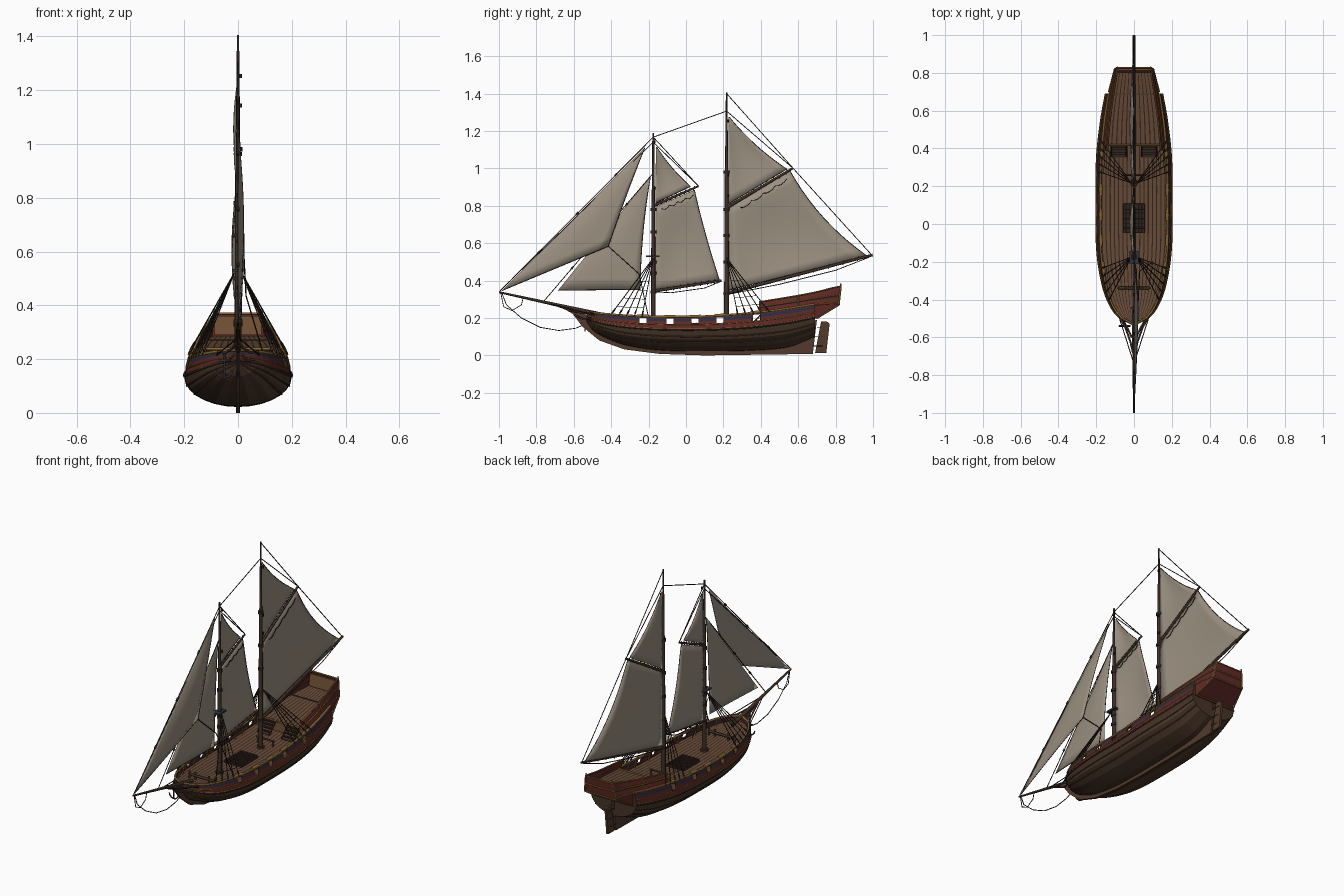
import bpy, math
from mathutils import Vector

if "Cube" in bpy.data.objects:
    bpy.data.objects.remove(bpy.data.objects["Cube"])

COL = dict(hull=(.06, .033, .02), hull2=(.085, .046, .027), keel=(.085, .042, .025), red=(.115, .022, .018),
           blue=(.025, .027, .05), gold=(.25, .135, .03), deck=(.135, .068, .037), deck2=(.075, .037, .021),
           spar=(.05, .03, .02), rope=(.02, .016, .013), sail=(.33, .28, .22), iron=(.03, .035, .045),
           panel=(.17, .08, .038), dark=(.03, .018, .013))
M = {}
for k, c in COL.items():
    M[k] = bpy.data.materials.new(k)
    M[k].diffuse_color = (*c, 1)


def mesh(name, verts, faces, mats, idx=None, smooth=False, solid=0):
    me = bpy.data.meshes.new(name)
    me.from_pydata(verts, [], faces)
    for m in mats:
        me.materials.append(M[m])
    for p, i in zip(me.polygons, idx or [0] * len(faces)):
        p.material_index = i
        p.use_smooth = smooth
    ob = bpy.data.objects.new(name, me)
    bpy.context.collection.objects.link(ob)
    if solid:
        ob.modifiers.new("thick", "SOLIDIFY").thickness = solid
    return ob


def tube(name, paths, r, mat, mirror=False, r2=None, res=1):
    cu = bpy.data.curves.new(name, "CURVE")
    cu.dimensions, cu.bevel_depth, cu.bevel_resolution, cu.use_fill_caps = "3D", r, res, True
    if mirror:
        paths = paths + [[(-p[0], p[1], p[2]) for p in q] for q in paths]
    for q in paths:
        sp = cu.splines.new("POLY")
        sp.points.add(len(q) - 1)
        for i, p in enumerate(q):
            sp.points[i].co = (*p, 1)
            sp.points[i].radius = 1 if r2 is None else 1 + (r2 / r - 1) * i / (len(q) - 1)
    cu.materials.append(M[mat])
    bpy.context.collection.objects.link(bpy.data.objects.new(name, cu))


def prism(name, prof, w0, w1, mat):
    """side profile (y, z) widened in x; half width w0 at lowest y to w1 at highest y"""
    n, ys = len(prof), [p[0] for p in prof]
    wd = lambda y: w0 + (w1 - w0) * (y - min(ys)) / (max(ys) - min(ys))
    v = [(s * wd(y), y, z) for s in (1, -1) for y, z in prof]
    f = [list(range(n)), list(range(2 * n - 1, n - 1, -1))]
    f += [(i, i + n, (i + 1) % n + n, (i + 1) % n) for i in range(n)]
    return mesh(name, v, f, [mat])


def box(name, x, y, z, sx, sy, sz, mat):
    a, b, c, d = y - sy / 2, y + sy / 2, z - sz / 2, z + sz / 2
    prism(name, [(a, c), (b, c), (b, d), (a, d)], sx / 2, sx / 2, mat).location.x = x


def interp(tab, y):
    y = min(max(y, tab[0][0]), tab[-1][0])
    i = max(j for j in range(len(tab) - 1) if tab[j][0] <= y)
    h = tab[i + 1][0] - tab[i][0]
    t = (y - tab[i][0]) / h

    def tan(k, c):
        a, b = tab[max(k - 1, 0)], tab[min(k + 1, len(tab) - 1)]
        return (b[c] - a[c]) / (b[0] - a[0])
    return [(2*t**3 - 3*t*t + 1) * tab[i][c] + (3*t*t - 2*t**3) * tab[i+1][c]
            + h * ((t**3 - 2*t*t + t) * tan(i, c) + (t**3 - t*t) * tan(i + 1, c)) for c in range(1, len(tab[0]))]


# hull stations: y, half width, keel z, widest z, rail half width, rail z
HULL = [(-.53, .008, .175, .195, .008, .235), (-.5, .07, .135, .185, .065, .23), (-.44, .122, .098, .168, .112, .223),
        (-.33, .165, .056, .15, .15, .214), (-.15, .195, .028, .137, .178, .208), (.1, .2, .022, .135, .182, .209),
        (.35, .197, .026, .147, .178, .227), (.55, .175, .045, .172, .16, .252), (.69, .15, .1, .2, .138, .275)]


def hull_pt(y, k, off=0):
    """k in 0..1 runs keel to widest line, 1..2 widest line to rail"""
    w, zk, zw, wt, zt = interp(HULL, y)
    if k <= 1:
        a = k * math.pi / 2
        return (w * math.sin(a) + off, y, zw - (zw - zk) * math.cos(a))
    return (w + (wt - w) * (k - 1) + off, y, zw + (zt - zw) * (k - 1))


PORTS = [-.23, -.086, .048, .182, .376]
ys = sorted([-.53 + 1.22 * i / 44 for i in range(45)] + [p + d for p in PORTS for d in (-.019, .019)])
rows = [i / 7 for i in range(8)] + [1.08, 1.4, 1.45, 1.65, 1.88, 2]
band = [0, 1, 0, 1, 0, 1, 0, 2, 3, 2, 3, 4, 3]
n = len(rows) - 1
W = 2 * n + 1
verts, faces, idx = [], [], []
for y in ys:
    for j in range(-n, n + 1):
        x, _, z = hull_pt(y, rows[abs(j)])
        verts.append((math.copysign(x, j), y, z))
for i in range(len(ys) - 1):
    ym = (ys[i] + ys[i + 1]) / 2
    for j in range(W - 1):
        k = j - n if j >= n else n - 1 - j
        if k in (10, 11) and any(abs(ym - p) < .019 for p in PORTS):
            continue                                   # open gun port
        faces.append((i * W + j, (i + 1) * W + j, (i + 1) * W + j + 1, i * W + j + 1))
        idx.append(band[k])
faces.append([(len(ys) - 1) * W + j for j in range(W)][::-1])
idx.append(0)
mesh("hull", verts, faces, ["hull", "hull2", "dark", "red", "blue"], idx, solid=.007)

# wales, mouldings and rail cap
yl = [-.53 + 1.22 * i / 40 for i in range(41)]
line = lambda k, off=0: [hull_pt(y, k, off) for y in yl]
tube("lower_wales", [line(.6), line(.8)], .003, "hull", True)
tube("main_wale", [line(1.03)], .005, "dark", True)
tube("gold_mouldings", [line(1.1), line(1.42)], .0025, "gold", True)
tube("rail_cap", [line(2, -.003)], .006, "gold", True)
tube("rail_pads", [[hull_pt(p + d, 2.02, -.006) for d in (-.03, 0, .03)] for p in PORTS], .009, "gold", True)
tube("port_frames", [[hull_pt(p + d, k, .001) for d, k in
     ((-.02, 1.44), (.02, 1.44), (.02, 1.89), (-.02, 1.89), (-.02, 1.44))] for p in PORTS], .0022, "gold", True)
tube("bulwark_timbers", [[hull_pt(y, 1.3, -.012), hull_pt(y, 2, -.01)] for y in
     [-.44 + .067 * i for i in range(13)] if all(abs(y - p) > .025 for p in PORTS)], .005, "gold", True)


# planked decks
def deck(name, y0, y1, fn, cols=17):
    v, f, ix = [], [], []
    N = 24
    edges = [2 * (c + d) / cols - 1 for c in range(cols) for d in (0, .75)] + [1]
    K = len(edges)
    for i in range(N + 1):
        y = y0 + (y1 - y0) * i / N
        hw, z = fn(y)
        v += [(hw * e, y, z) for e in edges]
    for i in range(N):
        for c in range(K - 1):
            a = i * K + c
            f.append((a, a + 1, a + K + 1, a + K))
            ix.append(1 if c % 2 else 0)
    mesh(name, v, f, ["deck", "dark"], ix)


deck("main_deck", -.525, .685, lambda y: (max(hull_pt(y, 1.33)[0] - .004, .002), hull_pt(y, 1.33)[2]))

# quarterdeck bulwarks: y, half width, bottom z, top z, inward lean
QUARTER = [(.394, .172, .228, .287, .026), (.55, .158, .25, .312, .026), (.69, .135, .268, .338, .022),
           (.815, .107, .275, .37, .014)]
qy = [.394 + .421 * i / 12 for i in range(13)]


def q_pt(y, t):
    x, zb, zt, lean = interp(QUARTER, y)
    return (x - .004 - lean * t, y + .012 * t * (y > .8), zb + (zt - zb) * t)


for s, nm in ((1, "left"), (-1, "right")):
    v = [(s * q_pt(y, t)[0], *q_pt(y, t)[1:]) for y in qy for t in (0, .4, .5, 1)]
    f = [(4*i + k, 4*i + 4 + k, 4*i + 5 + k, 4*i + 1 + k)[::s] for i in range(12) for k in range(3)]
    mesh("quarter_bulwark_" + nm, v, f, ["red", "dark"], [0, 1, 0] * 12, solid=.006)
tube("quarter_mouldings", [[q_pt(y, t) for y in qy] for t in (.05, .52, 1)]
     + [[q_pt(y, 0), q_pt(y, 1.04)] for y in (.394, .6)] + [[q_pt(.815, 0), q_pt(.815, 1.16)]], .004, "gold", True)
deck("quarter_deck", .42, .815, lambda y: (q_pt(y, 0)[0], .237 + (y - .42) * .125), 13)
box("quarter_bulkhead", 0, .42, .2, .33, .008, .075, "panel")
tube("bulkhead_beam", [[(-.165, .418, .238), (.165, .418, .238)]], .005, "gold")
for s in (1, -1):
    for i in range(5):
        box("stair_step", s * .08, .36 + i * .013, .172 + i * .014, .075, .014, .007, "dark")
    tube("stair_rails", [[(s * .08 + d, .35, .165), (s * .08 + d, .42, .24)] for d in (-.04, .04)], .004, "dark")

# stern counter and transom
prism("stern_counter", [(.66, .19), (.7, .2), (.815, .266), (.815, .284), (.66, .262)], .136, .104, "red")
prism("transom_board", [(.807, .268), (.817, .268), (.829, .366), (.819, .366)], .099, .092, "red")
prism("transom_inner_panel", [(.802, .29), (.808, .29), (.818, .36), (.812, .36)], .088, .088, "panel")
tube("transom_trim", [[(-w, y, z), (w, y, z)] for w, y, z in
     ((.105, .818, .27), (.096, .824, .32), (.089, .828, .369), (.136, .7, .198))], .004, "gold")
tube("transom_sides", [[(.104, .818, .268), (.09, .829, .369)], [(.104, .815, .268), (.134, .7, .198)]], .004, "gold", True)

# keel, stem and rudder
prism("keel_and_stem", [(-.667, .257), (-.605, .222), (-.555, .155), (-.464, .08), (-.33, .032), (-.142, .008),
      (.1, 0), (.678, .008), (.7, .19), (.64, .17), (.5, .08), (.3, .045), (-.1, .045), (-.3, .08), (-.42, .13),
      (-.5, .2), (-.56, .232), (-.6, .243)], .007, .007, "keel")
prism("rudder", [(.69, .012), (.75, .012), (.768, .17), (.755, .18), (.722, .18)], .007, .007, "keel")
tube("rudder_hinges", [[(.008, y - .02, z), (.008, y + .03, z)] for y, z in ((.7, .05), (.71, .1), (.72, .15))],
     .002, "iron", True)

# beakhead rails
tube("beak_rails", [[(.075, -.495, .228), (.045, -.55, .225), (.02, -.62, .24), (.006, -.68, .262)],
     [(.06, -.505, .2), (.035, -.55, .195), (.012, -.6, .218)]], .005, "keel", True)

# masts and spars
FY, MY = -.175, .217
SPARS = [("fore_mast", (0, FY, .04), (0, FY, .82), .0125, .01), ("fore_topmast", (0, FY, .8), (0, FY, 1.19), .009, .005),
         ("main_mast", (0, MY, .04), (0, MY, .98), .014, .01), ("main_topmast", (0, MY, .95), (0, MY, 1.405), .009, .004),
         ("bowsprit", (0, -.44, .215), (0, -1, .338), .012, .005),
         ("main_boom", (0, MY, .332), (.0, .998, .537), .009, .007), ("main_gaff", (0, MY, .79), (0, .573, 1.002), .009, .006),
         ("fore_boom", (0, FY, .343), (0, .19, .4), .008, .006), ("fore_gaff", (0, FY, .8), (0, .067, .905), .008, .005)]
for nm, a, b, r, r2 in SPARS:
    tube(nm, [[a, b]], r, "spar", r2=r2, res=2)
bands = [(FY, z) for z in (.34, .44, .5, .66, .78)] + [(MY, z) for z in (.33, .5, .64, .78, .98)]
tube("mast_bands", [[(0, y, z - .008), (0, y, z + .008)] for y, z in bands], .016, "dark", res=2)
tube("mast_feet", [[(0, y, .15), (0, y, .175)] for y in (FY, MY)], .022, "spar", res=2)
box("fore_crosstree", 0, FY - .003, .53, .045, .07, .01, "iron")
tube("mast_pulleys", [[(.01, y + .008, z), (.01, y + .008, z - .014)] for y, z in
     ((FY, 1.15), (FY, .9), (MY, 1.26), (MY, .97), (MY, .86))], .005, "dark")


# sails: tack, clew, peak, throat as (y, z)
def sail(name, tack, clew, peak, throat, belly, hollow=0, clew_x=0):
    N, v = 10, []
    T, C, P, H = map(Vector, (tack, clew, peak, throat))
    nrm = Vector((-(P - C).y, (P - C).x)).normalized()
    if nrm.dot(T - C) < 0:
        nrm = -nrm
    for i in range(N + 1):
        for j in range(N + 1):
            u, w = j / N, i / N
            p = T.lerp(C, u).lerp(H.lerp(P, u), w) + nrm * hollow * u * 4 * w * (1 - w)
            v.append((belly * math.sin(math.pi * u * .9) * math.sin(math.pi * min(w + .08, 1)) + clew_x * u * (1 - w), p.x, p.y))
    f = [(a, a + 1, a + N + 2, a + N + 1) for i in range(N) for j in range(N) for a in [i * (N + 1) + j]]
    mesh(name, v, f, ["sail"], smooth=True, solid=.002)
    tube(name + "_edge_rope", [v[:N + 1] + [v[i * (N + 1) + N] for i in range(1, N + 1)]], .0018, "rope")


sail("main_sail", (.228, .348), (.968, .532), (.557, .985), (.228, .79), -.022, .035)
sail("main_topsail", (.228, .81), (.54, .996), (.231, 1.275), (.228, 1.275), -.016, .016)
sail("fore_sail", (-.163, .35), (.18, .4), (.045, .885), (-.163, .795), -.022, .006)
sail("fore_topsail", (-.163, .815), (.025, .903), (-.157, 1.115), (-.16, 1.115), -.014, .01)
sail("outer_jib", (-.984, .346), (-.415, .583), (-.22, 1.11), (-.223, 1.11), .014, .004, .022)
sail("inner_jib", (-.684, .348), (-.245, .352), (-.19, .955), (-.193, .955), .014, .012, .012)

# sail lacing along the spars
lace = [(a, b, k / 10) for nm, a, b, r, r2 in SPARS[5:] for k in range(1, 10)]
tube("sail_lacing", [[Vector(a).lerp(Vector(b), t) + Vector((0, -.003, -.012)), Vector(a).lerp(Vector(b), t)
     + Vector((0, .003, .012))] for a, b, t in lace], .003, "rope")
# reef lines hanging under the gaffs
for nm, a, b in (("main", (.006, .29, .79), (.006, .54, .945)), ("fore", (.006, -.13, .785), (.006, .04, .86))):
    a, b = Vector(a), Vector(b)
    tube(nm + "_brail", [[a.lerp(b, i / 16) - Vector((0, 0, .012 * abs(math.sin(i * math.pi / 4)))) for i in range(17)]],
         .002, "rope")

# standing and running rigging
tip, fore, main = (0, -1, .338), (0, FY, 1.167), (0, MY, 1.306)
tube("stays", [[tip, fore], [(0, -.76, .29), (0, FY, .975)], [(0, -.995, .345), (0, FY, 1.14)], [fore, main],
     [(0, MY, 1.4), (0, .573, 1)], [main, (0, .573, 1)], [(0, .573, 1), (0, .99, .54)],
     [fore, (0, .067, .905)], [(0, FY, 1.14), (0, .067, .905)],
     [(.022, -.415, .583), (.03, -.25, .435), (.1, -.2, .2)],
     [(0, FY, .34), (0, -.08, .335), (0, .1, .36), (0, .185, .395)],
     [(0, MY, .325), (0, .5, .38), (0, .8, .455), (0, .98, .525)]], .0025, "rope")
tube("bow_lines", [[(0, -.985, .335), (0, -.96, .27), (0, -.88, .2), (0, -.78, .15), (0, -.68, .133), (0, -.59, .145),
     (0, -.53, .17)], [(0, -.99, .335), (0, -.975, .26), (0, -.93, .24), (0, -.88, .27), (0, -.87, .31)]], .0025, "rope")
tube("bowsprit_guys", [[(.08, -.49, .215), (0, -.74, .28)]], .0025, "rope", True)
tube("jib_hanks", [[Vector(a).lerp(Vector(b), t), Vector(a).lerp(Vector(b), t + .015)] for a, b in
     ((tip, fore), ((0, -.76, .29), (0, FY, .975))) for t in (.25, .5, .75)], .006, "dark")

# shrouds with ratlines and deadeyes
for nm, my, d in (("fore", FY, -1), ("main", MY, 1)):
    top = Vector((.014, my, .52))
    feet = [Vector(hull_pt(my + d * (.06 + .042 * i), 1.95, .004)) for i in range(5)]
    tube(nm + "_shrouds", [[top, p] for p in feet], .0024, "rope", True)
    tube(nm + "_ratlines", [[top.lerp(p, t) for p in feet] for t in (.4, .55, .7, .85)], .0014, "rope", True)
    tube(nm + "_deadeyes", [[p.lerp(top, .04), p.lerp(top, .1)] for p in feet], .0045, "dark", True)

# deck hatch grating, bitts and windlass
box("hatch_frame", 0, .03, .163, .115, .155, .014, "dark")
tube("hatch_grating", [[(-.055 + .0157 * i, -.045, .171), (-.055 + .0157 * i, .105, .171)] for i in range(8)]
     + [[(-.055, -.045 + .025 * i, .173), (.055, -.045 + .025 * i, .173)] for i in range(7)], .003, "spar")
tube("windlass", [[(-.08, -.34, .195), (.08, -.34, .195)]], .008, "spar")
tube("bitts", [[(x, -.34, .165), (x, -.34, .215)] for x in (.045, .085)] + [[(.05, .26, .16), (.05, .26, .2)]],
     .006, "deck2", True)
tube("pin_rail", [[(-.06, .26, .2), (.06, .26, .2)]], .005, "deck2")

# anchor hung at the bow
ax, ay = -.05, -.54
tube("anchor", [[(ax, ay, .21), (ax, ay, .135)], [(ax - .022, ay, .195), (ax + .022, ay, .195)],
     [(ax + .03 * math.sin(a), ay, .162 - .03 * math.cos(a)) for a in [-1.5 + .3 * i for i in range(11)]],
     [(ax, ay, .21), (ax, -.505, .226)]], .004, "iron")

# turn curves and modifiers into plain meshes
bpy.ops.object.select_all(action="SELECT")
bpy.context.view_layer.objects.active = bpy.data.objects["hull"]
bpy.ops.object.convert(target="MESH")

for m in bpy.data.materials:
    if m.users and not m.is_grease_pencil:
        m.use_nodes = True
        m.node_tree.nodes["Principled BSDF"].inputs["Base Color"].default_value = m.diffuse_color
